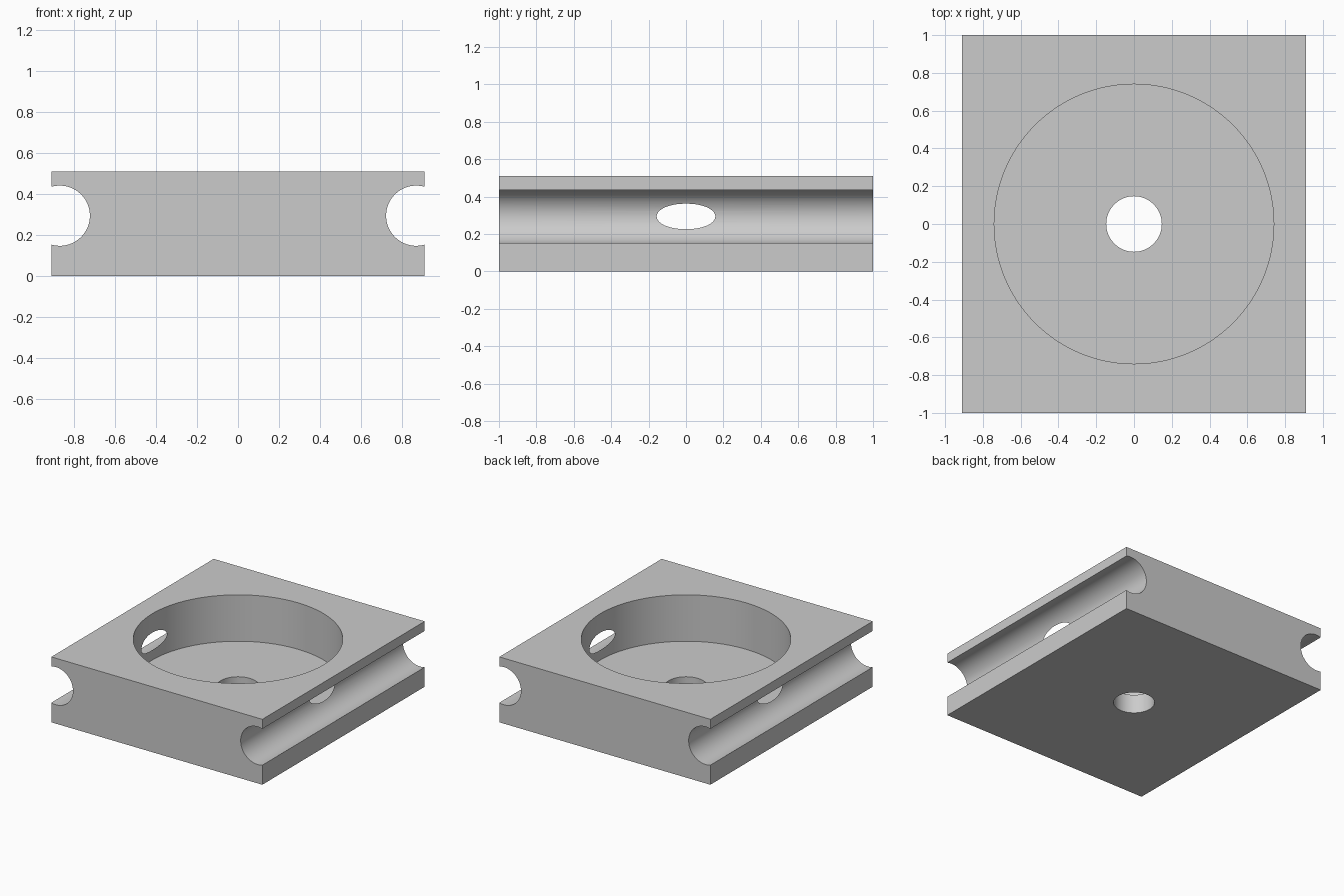
import bpy
import math

WIDTH, LENGTH, HEIGHT = 1.82, 2.0, 0.51
POCKET_R, FLOOR_Z = 0.74, 0.148
HOLE_R = 0.147
GROOVE_X, GROOVE_Z = 0.87, 0.294

default = bpy.data.objects.get("Cube")
if default:
    bpy.data.objects.remove(default, do_unlink=True)

grey = bpy.data.materials.new("light grey")
grey.use_nodes = True
colour = (0.6, 0.6, 0.6, 1)
grey.diffuse_color = colour
grey.node_tree.nodes["Principled BSDF"].inputs["Base Color"].default_value = colour

# Solid block
bpy.ops.mesh.primitive_cube_add(size=1, location=(0, 0, HEIGHT / 2))
block = bpy.context.object
block.name = "block"
block.scale = (WIDTH, LENGTH, HEIGHT)
bpy.ops.object.transform_apply(location=True, rotation=True, scale=True)
block.data.materials.append(grey)


def cut(name, radius, depth, location, rotation=(0, 0, 0), sides=96):
    """Subtract a cylinder from the block."""
    bpy.ops.mesh.primitive_cylinder_add(vertices=sides, radius=radius, depth=depth,
                                        location=location, rotation=rotation)
    cutter = bpy.context.object
    cutter.name = name
    cutter.hide_render = True
    cutter.data.materials.append(grey)
    bpy.ops.object.select_all(action="DESELECT")
    block.select_set(True)
    bpy.context.view_layer.objects.active = block
    mod = block.modifiers.new(name, "BOOLEAN")
    mod.operation = "DIFFERENCE"
    mod.solver = "EXACT"
    mod.object = cutter
    bpy.ops.object.modifier_apply(modifier=mod.name)
    bpy.data.objects.remove(cutter, do_unlink=True)


# Round pocket from the top, and the hole through its floor
cut("pocket", POCKET_R, 1, (0, 0, FLOOR_Z + 0.5), sides=160)
cut("floor_hole", HOLE_R, 1, (0, 0, 0))

# Grooves along both long sides, which break into the pocket
for side in (-1, 1):
    cut("groove", HOLE_R, LENGTH + 1, (side * GROOVE_X, 0, GROOVE_Z),
        (math.pi / 2, 0, 0))

bpy.ops.object.shade_smooth_by_angle(angle=math.radians(25))
